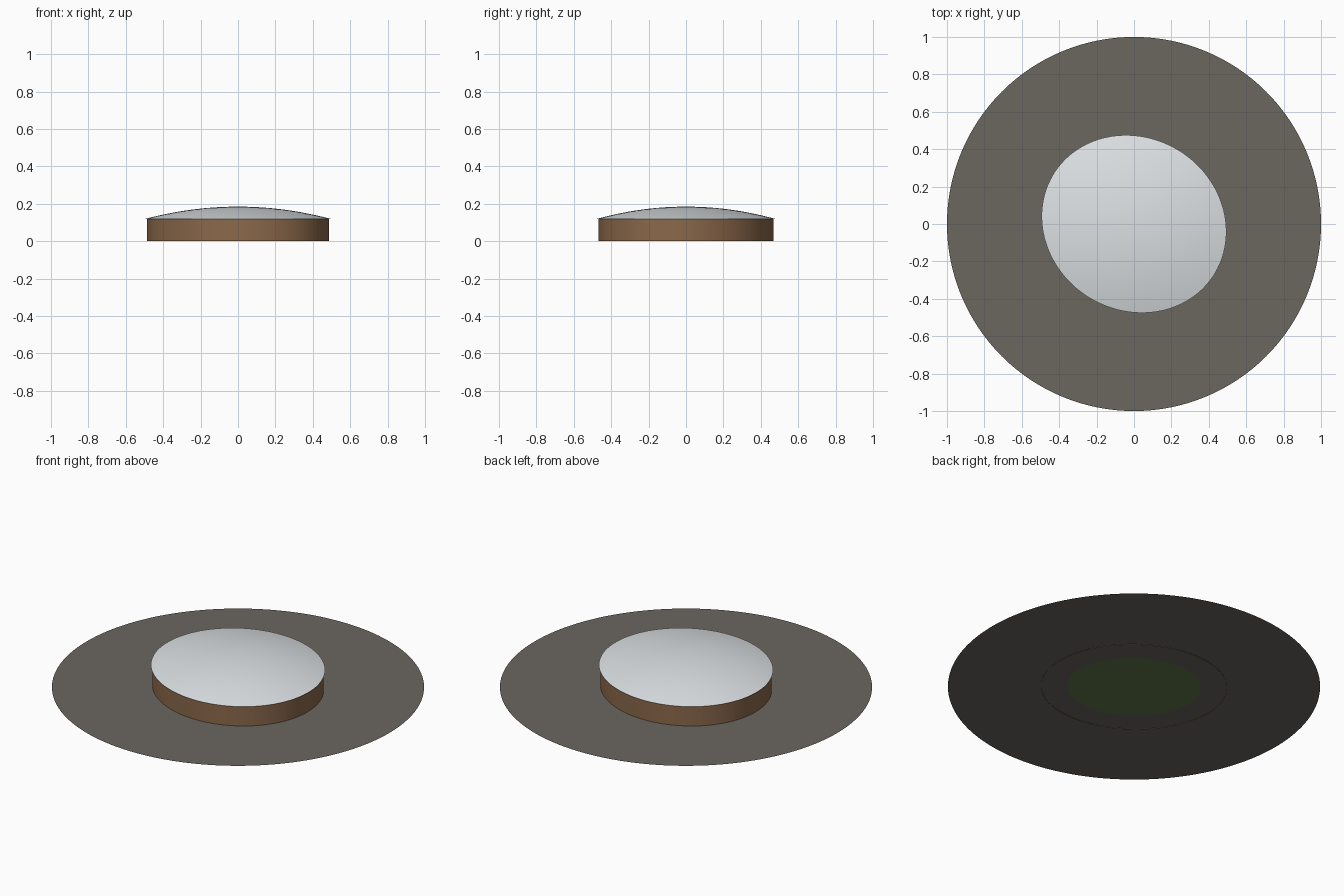
import bpy, bmesh, math

cube = bpy.data.objects.get("Cube")
if cube:
    bpy.data.objects.remove(cube, do_unlink=True)

TURN = math.radians(-33)   # direction of the long axis of the oval


def material(name, rgb):
    m = bpy.data.materials.new(name)
    m.use_nodes = True
    m.diffuse_color = (*rgb, 1)
    m.node_tree.nodes["Principled BSDF"].inputs["Base Color"].default_value = (*rgb, 1)
    return m


def oval_part(name, rings, mat, turn=TURN, segments=128, cap=True):
    """Loft oval rings given as (long radius, short radius, height)."""
    bm = bmesh.new()
    loops = []
    for a, b, z in rings:
        angles = [2 * math.pi * i / segments for i in range(segments)]
        loops.append([bm.verts.new((a * math.cos(t), b * math.sin(t), z)) for t in angles])
    for low, high in zip(loops, loops[1:]):
        for i in range(segments):
            j = (i + 1) % segments
            bm.faces.new((low[i], low[j], high[j], high[i]))
    if cap:
        bm.faces.new(loops[-1])
    mesh = bpy.data.meshes.new(name)
    bm.to_mesh(mesh)
    bm.free()
    obj = bpy.data.objects.new(name, mesh)
    obj.rotation_euler.z = turn
    mesh.materials.append(mat)
    bpy.context.collection.objects.link(obj)
    bpy.context.view_layer.objects.active = obj
    obj.select_set(True)
    bpy.ops.object.shade_smooth_by_angle(angle=math.radians(30))
    obj.select_set(False)
    return obj


paving = material("grey_paving", (0.147, 0.133, 0.114))
brick = material("brown_wall", (0.26, 0.14, 0.07))
roofing = material("pale_roof", (0.73, 0.76, 0.78))
grass = material("green_grass", (0.12, 0.18, 0.07))

# Flat ground disc with the oval field showing underneath
oval_part("ground_disc", [(1, 1, 0.002)], paving, turn=0)
oval_part("playing_field", [(0.359, 0.311, 0)], grass)

# Upright outer wall
oval_part("outer_wall", [(0.5, 0.454, 0), (0.5, 0.454, 0.12)], brick, cap=False)

# Shallow domed roof, slightly overhanging the wall
A, B, BASE, RISE, STEPS = 0.507, 0.461, 0.12, 0.065, 14
dome = []
for k in range(STEPS):
    r = 1 - k / STEPS
    dome.append((A * r, B * r, BASE + RISE * (1 - r * r)))
oval_part("domed_roof", dome, roofing)
